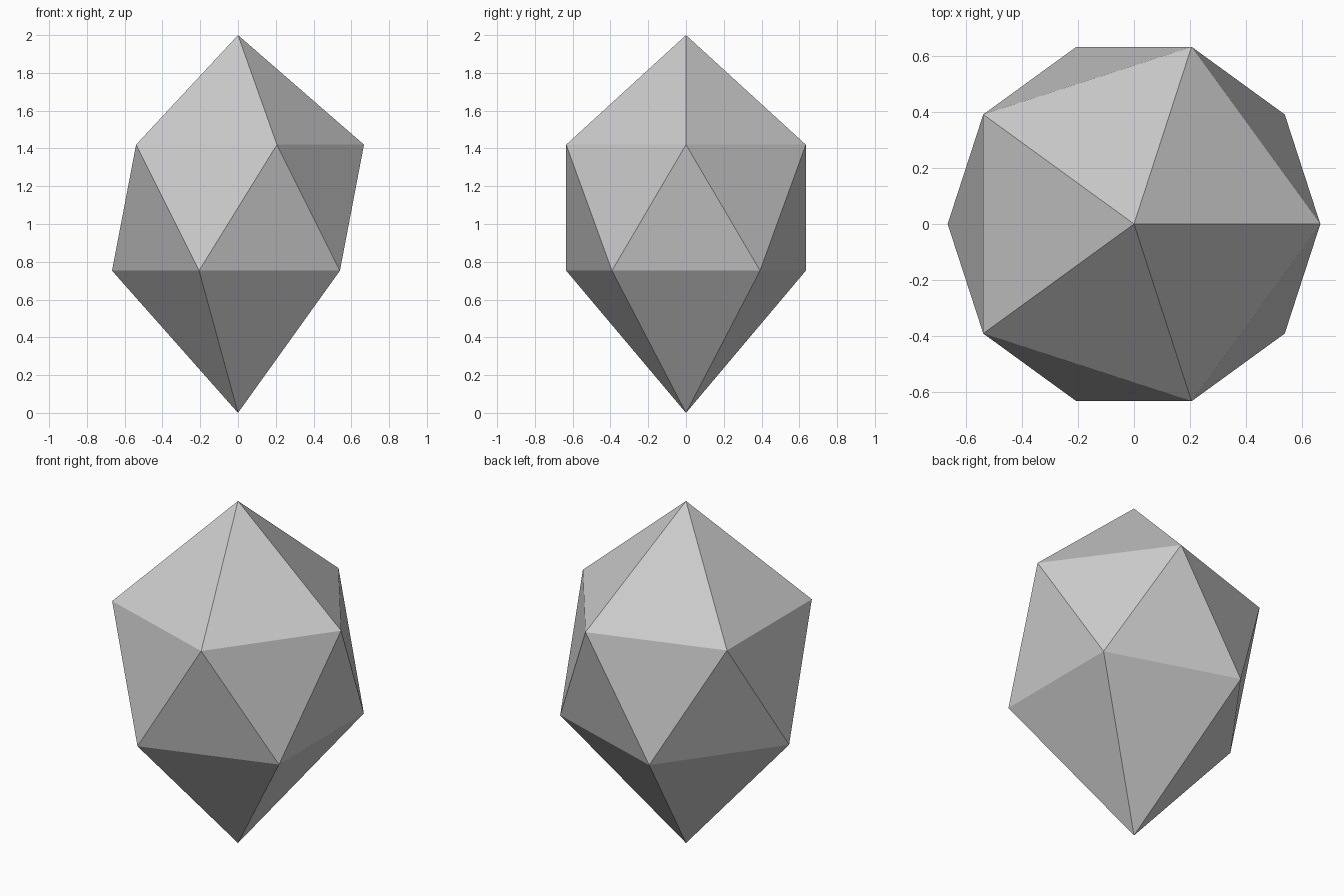
import bpy
import bmesh
from math import cos, sin, tau

cube = bpy.data.objects.get("Cube")
if cube:
    bpy.data.objects.remove(cube, do_unlink=True)

SIDES = 5
RADIUS = 0.667
LOWER_Z, UPPER_Z, TOP_Z = 0.753, 1.42, 2.0


def ring(bm, z, turn):
    """Five points around the vertical axis, turned by a share of one step."""
    angles = [(i + turn) * tau / SIDES for i in range(SIDES)]
    return [bm.verts.new((RADIUS * cos(a), RADIUS * sin(a), z)) for a in angles]


# Grey stone
grey = bpy.data.materials.new("stone grey")
grey.use_nodes = True
grey.diffuse_color = (0.6, 0.6, 0.6, 1)
grey.node_tree.nodes["Principled BSDF"].inputs["Base Color"].default_value = grey.diffuse_color

# Faceted crystal: two staggered rings between a low crown and a long point
bm = bmesh.new()
bottom = bm.verts.new((0, 0, 0))
top = bm.verts.new((0, 0, TOP_Z))
lower = ring(bm, LOWER_Z, 0.5)
upper = ring(bm, UPPER_Z, 0)
for i in range(SIDES):
    j = (i + 1) % SIDES
    bm.faces.new((top, upper[i], upper[j]))
    bm.faces.new((upper[i], lower[i], upper[j]))
    bm.faces.new((lower[i], lower[j], upper[j]))
    bm.faces.new((bottom, lower[j], lower[i]))
bmesh.ops.recalc_face_normals(bm, faces=bm.faces)

mesh = bpy.data.meshes.new("crystal")
bm.to_mesh(mesh)
bm.free()
mesh.materials.append(grey)
crystal = bpy.data.objects.new("crystal", mesh)
bpy.context.collection.objects.link(crystal)
